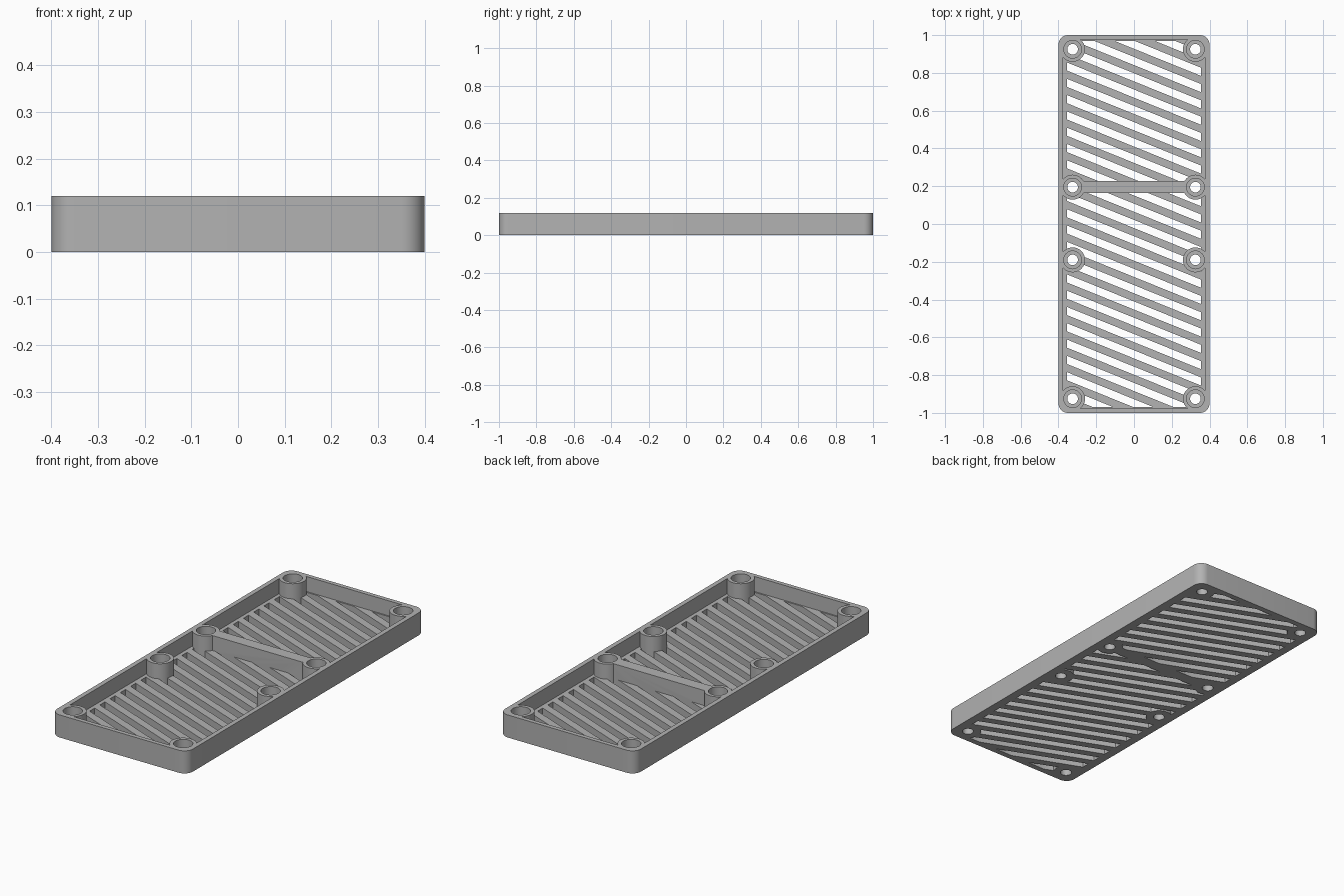
import bpy, bmesh, math
from mathutils import Matrix, Vector

cube = bpy.data.objects.get("Cube")
if cube:
    bpy.data.objects.remove(cube)

HEIGHT, FLOOR = 0.12, 0.04
BOSSES = [(x, y) for x in (-0.325, 0.325) for y in (-0.925, -0.19, 0.195, 0.925)]

grey = bpy.data.materials.new("light grey")
grey.use_nodes = True
grey.diffuse_color = (0.45, 0.45, 0.45, 1)
grey.node_tree.nodes["Principled BSDF"].inputs["Base Color"].default_value = grey.diffuse_color


def make(name, bm):
    bmesh.ops.recalc_face_normals(bm, faces=bm.faces)
    mesh = bpy.data.meshes.new(name)
    bm.to_mesh(mesh)
    bm.free()
    mesh.materials.append(grey)
    obj = bpy.data.objects.new(name, mesh)
    bpy.context.collection.objects.link(obj)
    return obj


def add_box(bm, lo, hi, radius=0):
    lo, hi = Vector(lo), Vector(hi)
    new = bmesh.ops.create_cube(bm, size=1, matrix=Matrix.Translation((lo + hi) / 2)
                                @ Matrix.Diagonal((*(hi - lo), 1)))
    if radius:
        upright = [e for e in bm.edges
                   if abs(e.verts[0].co.z - e.verts[1].co.z) > 0.01]
        bmesh.ops.bevel(bm, geom=upright, offset=radius, segments=8,
                        profile=0.5, affect='EDGES')
    return new["verts"]


def box(name, lo, hi, radius=0):
    bm = bmesh.new()
    add_box(bm, lo, hi, radius)
    return make(name, bm)


def cylinders(name, radius, z0, z1):
    bm = bmesh.new()
    for x, y in BOSSES:
        bmesh.ops.create_cone(bm, cap_ends=True, segments=40, radius1=radius,
                              radius2=radius, depth=z1 - z0,
                              matrix=Matrix.Translation((x, y, (z0 + z1) / 2)))
    return make(name, bm)


def combine(target, tool, operation):
    mod = target.modifiers.new(tool.name, 'BOOLEAN')
    mod.operation, mod.object, mod.solver = operation, tool, 'EXACT'
    bpy.context.view_layer.objects.active = target
    bpy.ops.object.modifier_apply(modifier=mod.name)
    bpy.data.objects.remove(tool)


def slots():
    """Parallel slanted bars, trimmed to the open area of the floor."""
    result = bmesh.new()
    pitch, width, slope = 0.08, 0.04, math.radians(-22)
    for i in range(-15, 16):
        bm = bmesh.new()
        add_box(bm, (-1, -width / 2, -0.1), (1, width / 2, FLOOR + 0.02))
        bm.transform(Matrix.Translation((0, i * pitch / math.cos(slope), 0))
                     @ Matrix.Rotation(slope, 4, 'Z'))
        for co, no in (((0.355, 0, 0), (1, 0, 0)), ((-0.355, 0, 0), (-1, 0, 0)),
                       ((0, 0.97, 0), (0, 1, 0)), ((0, -0.97, 0), (0, -1, 0))):
            bmesh.ops.bisect_plane(bm, geom=bm.verts[:] + bm.edges[:] + bm.faces[:],
                                   plane_co=co, plane_no=no, clear_outer=True)
            rim = [e for e in bm.edges if e.is_boundary]
            if rim:
                bmesh.ops.holes_fill(bm, edges=rim)
        piece = bpy.data.meshes.new("slot")
        bm.to_mesh(piece)
        bm.free()
        result.from_mesh(piece)
        bpy.data.meshes.remove(piece)
    return make("slots", result)


# Tray with rounded corners, hollowed from above and slotted through the floor
tray = box("vent_tray", (-0.4, -1, 0), (0.4, 1, HEIGHT), 0.05)
combine(tray, box("pocket", (-0.375, -0.977, FLOOR), (0.375, 0.977, 1), 0.025), 'DIFFERENCE')
combine(tray, slots(), 'DIFFERENCE')

# Cross rib and screw bosses
combine(tray, box("cross_rib", (-0.325, 0.165, 0), (0.325, 0.228, HEIGHT)), 'UNION')
combine(tray, cylinders("bosses", 0.066, 0, HEIGHT), 'UNION')

# Counterbored screw holes
combine(tray, cylinders("counterbores", 0.047, FLOOR, 1), 'DIFFERENCE')
combine(tray, cylinders("screw_holes", 0.028, -1, 1), 'DIFFERENCE')

bpy.ops.object.select_all(action='DESELECT')
tray.select_set(True)
bpy.context.view_layer.objects.active = tray
bpy.ops.object.shade_smooth_by_angle(angle=math.radians(30))
